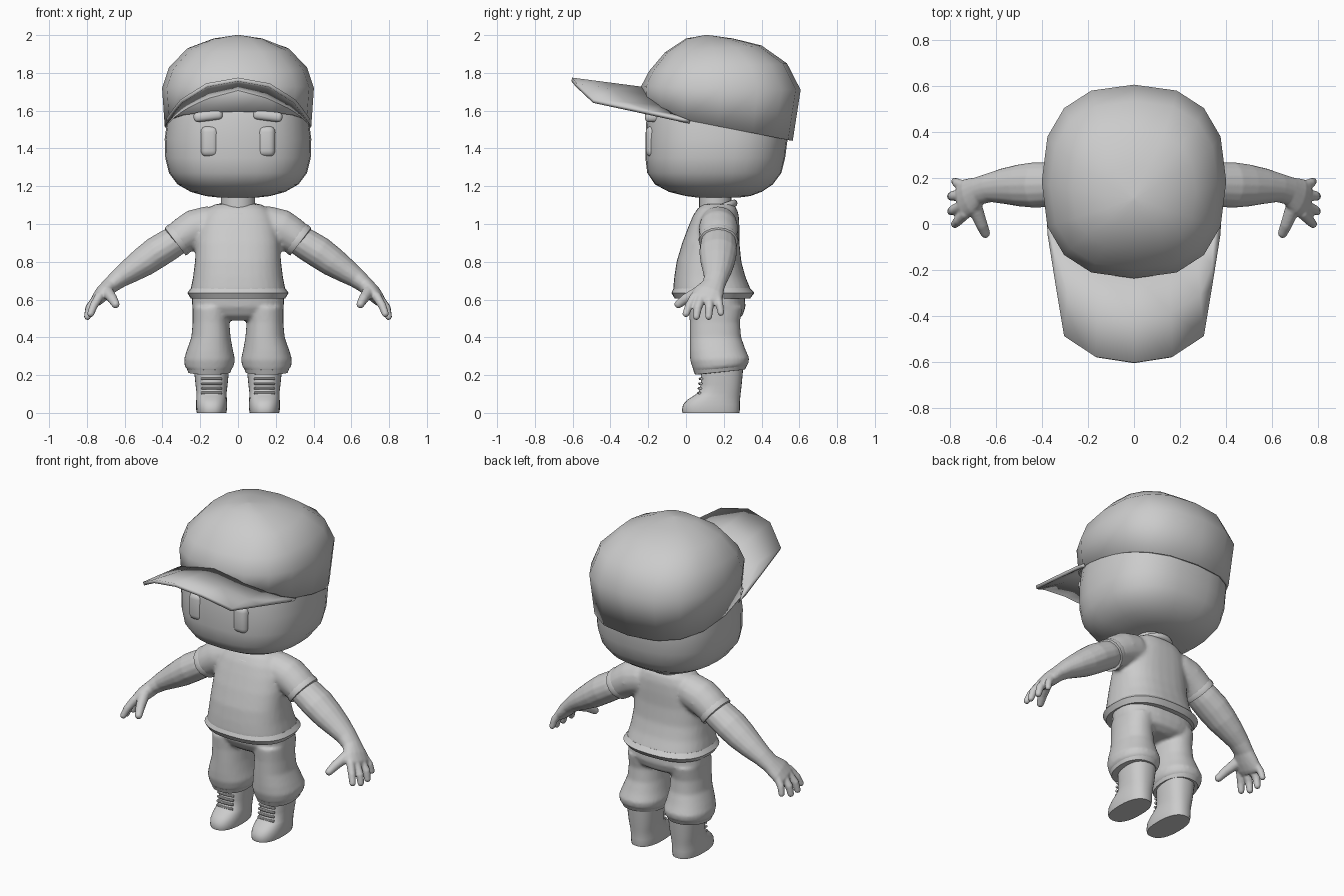
import bpy, bmesh, math
from mathutils import Vector

if "Cube" in bpy.data.objects:
    bpy.data.objects.remove(bpy.data.objects["Cube"])

mat = bpy.data.materials.new("plain grey")
mat.diffuse_color = (0.6, 0.6, 0.6, 1)
mat.use_nodes = True
mat.node_tree.nodes["Principled BSDF"].inputs["Base Color"].default_value = mat.diffuse_color


def power(c, n):
    return math.copysign(abs(c) ** (2 / n), c)


def slab(z, hx, yf, yb, cx=0, zb=None, n=2.5, seg=32):
    """Rounded horizontal ring; z at the front, zb at the back."""
    zb = z if zb is None else zb
    pts = []
    for i in range(seg):
        a = 2 * math.pi * i / seg
        s = power(math.sin(a), n)
        pts.append(Vector((cx + hx * power(math.cos(a), n), (yf + yb) / 2 + (yb - yf) / 2 * s,
                           (z + zb) / 2 + (zb - z) / 2 * s)))
    return pts


def tube_rings(path, seg=16):
    """Rings along a path of (x, y, z, width, height)."""
    P = [Vector(p[:3]) for p in path]
    rings = []
    for i, p in enumerate(path):
        t = (P[min(i + 1, len(P) - 1)] - P[max(i - 1, 0)]).normalized()
        u = Vector((0, 1, 0))
        u = (u - t * t.dot(u)).normalized()
        v = t.cross(u)
        rings.append([P[i] + u * p[3] * math.cos(2 * math.pi * k / seg)
                      + v * p[4] * math.sin(2 * math.pi * k / seg) for k in range(seg)])
    return rings


def add_loft(bm, rings, caps=(True, True)):
    vs = [[bm.verts.new(p) for p in r] for r in rings]
    m = len(vs[0])
    for a, b in zip(vs, vs[1:]):
        for i in range(m):
            bm.faces.new((a[i], a[(i + 1) % m], b[(i + 1) % m], b[i]))
    if caps[0]:
        bm.faces.new(vs[0][::-1])
    if caps[1]:
        bm.faces.new(vs[-1])


def add_ball(bm, c, r):
    res = bmesh.ops.create_uvsphere(bm, u_segments=12, v_segments=8, radius=r)
    bmesh.ops.translate(bm, verts=res["verts"], vec=c)


def finish(name, bm, mirror=False, voxel=0, smooth=0, angle=40):
    bmesh.ops.recalc_face_normals(bm, faces=bm.faces)
    me = bpy.data.meshes.new(name)
    bm.to_mesh(me)
    bm.free()
    me.materials.append(mat)
    ob = bpy.data.objects.new(name, me)
    bpy.context.collection.objects.link(ob)
    bpy.ops.object.select_all(action='DESELECT')
    ob.select_set(True)
    bpy.context.view_layer.objects.active = ob
    bpy.ops.object.shade_smooth_by_angle(angle=math.radians(angle))
    if mirror:
        ob.modifiers.new("mirror", 'MIRROR').use_mirror_merge = False
    if voxel:
        r = ob.modifiers.new("fuse", 'REMESH')
        r.mode, r.voxel_size, r.use_smooth_shade = 'VOXEL', voxel, True
        s = ob.modifiers.new("soften", 'SMOOTH')
        s.factor, s.iterations = 0.5, smooth
    return ob


def loft(name, rings, caps=(True, True), **kw):
    bm = bmesh.new()
    add_loft(bm, rings, caps)
    return finish(name, bm, **kw)


def pill(name, c, size, bevel, rot=0, **kw):
    """Rounded box, turned about y."""
    bm = bmesh.new()
    bmesh.ops.create_cube(bm, size=1)
    bmesh.ops.scale(bm, verts=bm.verts, vec=size)
    bmesh.ops.bevel(bm, geom=bm.edges[:], offset=bevel, segments=4, profile=0.5, affect='EDGES')
    ca, sa = math.cos(rot), math.sin(rot)
    for v in bm.verts:
        x, y, z = v.co
        v.co = (c[0] + x * ca + z * sa, c[1] + y, c[2] - x * sa + z * ca)
    return finish(name, bm, mirror=True, angle=60, **kw)


# Head and neck
loft("head", [slab(*r) for r in (
    (1.14, .10, .06, .28), (1.148, .17, .0, .34), (1.17, .25, -.09, .40), (1.21, .32, -.165, .46),
    (1.27, .365, -.205, .505), (1.35, .385, -.215, .525), (1.45, .388, -.215, .538),
    (1.55, .375, -.21, .535), (1.68, .355, -.18, .51), (1.8, .27, -.1, .42), (1.88, .1, .05, .25))],
    angle=60)
loft("neck", [slab(z, .09, .07, .24, n=2) for z in (1.0, 1.1, 1.2)])

# Eyes and eyebrows
pill("eyes", (.15, -.178, 1.437), (.095, .07, .165), .033)
pill("eyebrows", (.158, -.178, 1.572), (.155, .08, .052), .022, rot=.12)

# Cap crown, faceted outline with a tilted rim
crown = loft("cap_crown", [slab(z, hx, yf, yb, 0, zb, 2.5, 16) for z, hx, yf, yb, zb in (
    (1.595, .388, -.225, .565, 1.44), (1.73, .402, -.237, .607, 1.71), (1.81, .365, -.195, .535, 1.85),
    (1.91, .27, -.11, .40, 1.945), (1.982, .13, .0, .25, 1.982), (2.0, .01, .1, .12, 2.0))],
    caps=(False, True), angle=60)
sol = crown.modifiers.new("thickness", 'SOLIDIFY')
sol.thickness, sol.offset = .015, -1

# Cap brim: half outline inner to outer, mirrored
inner = [(0, -.22, 1.715), (.15, -.195, 1.675), (.27, -.13, 1.62), (.34, -.07, 1.575), (.375, .02, 1.54)]
outer = [(0, -.605, 1.765), (.165, -.58, 1.735), (.3, -.49, 1.65), (.335, -.28, 1.605), (.372, -.05, 1.555)]
bm = bmesh.new()
full = lambda h: [Vector((-x, y, z)) for x, y, z in h[:0:-1]] + [Vector(p) for p in h]
rows = [[bm.verts.new(a.lerp(b, t)) for a, b in zip(full(inner), full(outer))] for t in (0, .5, 1)]
for a, b in zip(rows, rows[1:]):
    for i in range(len(a) - 1):
        bm.faces.new((a[i], b[i], b[i + 1], a[i + 1]))
brim = finish("cap_brim", bm, angle=50)
sol = brim.modifiers.new("thickness", 'SOLIDIFY')
sol.thickness, sol.offset = .02, 0

# Shirt body with sleeves fused in
bm = bmesh.new()
add_loft(bm, [slab(*r) for r in (
    (.625, .255, -.068, .35), (.66, .25, -.068, .34), (.72, .238, -.062, .315), (.8, .228, -.05, .293),
    (.9, .222, -.02, .283), (.98, .21, .01, .283), (1.04, .19, .035, .28), (1.08, .16, .06, .27),
    (1.105, .12, .09, .25))])
for s in (1, -1):
    add_loft(bm, tube_rings([(s * x, .172, z, a, b) for x, z, a, b in (
        (.08, 1.0, .08, .09), (.16, .995, .1, .1), (.23, .975, .105, .103),
        (.28, .945, .103, .096), (.325, .912, .1, .09))]))
finish("shirt", bm, voxel=.012, smooth=4)

# Shirt hem, sleeve cuffs and collar
loft("shirt_hem", [slab(*r) for r in ((.605, .235, -.045, .325), (.606, .25, -.06, .34),
                                      (.635, .268, -.077, .362), (.66, .25, -.066, .34))], angle=30)
loft("sleeve_cuffs", tube_rings([(.30, .172, .931, .098, .09), (.318, .172, .917, .106, .094),
                                 (.332, .172, .907, .104, .092), (.334, .172, .905, .085, .075)]),
     mirror=True, angle=30)
bm = bmesh.new()
collar = [(a, Vector((.105 * math.cos(a), .155 + .1 * math.sin(a), 1.075 + .035 * math.sin(a))))
          for a in (2 * math.pi * i / 32 for i in range(32))]
add_loft(bm, [[p + Vector((math.cos(a) * .018 * math.cos(b), math.sin(a) * .018 * math.cos(b),
                           .02 * math.sin(b))) for b in (math.pi * k / 4 for k in range(8))]
              for a, p in collar + collar[:1]], (False, False))
bmesh.ops.remove_doubles(bm, verts=bm.verts, dist=1e-5)
finish("collar", bm, angle=60)

# Arms, palms, fingers and thumbs fused together
bm = bmesh.new()
add_loft(bm, tube_rings([
    (.29, .172, .935, .085, .075), (.36, .172, .893, .096, .083), (.43, .17, .85, .1, .085),
    (.50, .168, .80, .092, .079), (.57, .165, .753, .078, .066), (.63, .158, .712, .064, .053),
    (.675, .145, .675, .062, .044), (.715, .12, .635, .082, .042), (.745, .105, .6, .085, .034),
    (.757, .1, .58, .07, .022)]))
fingers = [[(.735, .045, .615, .025), (.765, .015, .565, .022), (.78, .0, .525, .019)],
           [(.745, .08, .61, .026), (.785, .062, .555, .023), (.797, .055, .51, .019)],
           [(.745, .125, .61, .026), (.787, .123, .555, .023), (.797, .12, .51, .019)],
           [(.735, .165, .62, .024), (.77, .178, .57, .021), (.78, .185, .53, .018)],
           [(.695, .08, .645, .034), (.665, .0, .605, .027), (.648, -.04, .575, .022)]]
for f in fingers:
    path = [Vector(p[:3]) for p in f]
    for k in range(2):
        for j in range(7):
            t = j / 6
            add_ball(bm, path[k].lerp(path[k + 1], t), f[k][3] * (1 - t) + f[k + 1][3] * t)
finish("arms", bm, mirror=True, voxel=.006, smooth=5)

# Trousers: hips and two legs fused
bm = bmesh.new()
add_loft(bm, [slab(*r) for r in ((.49, .1, .07, .26), (.515, .2, .035, .3), (.56, .243, .01, .315),
                                 (.64, .243, .0, .31))])
for s in (1, -1):
    add_loft(bm, [slab(z, hx, yf, yb, s * cx, zb, 2.2) for z, hx, yf, yb, cx, zb in (
        (.215, .115, .045, .315, .152, .24), (.235, .13, .035, .33, .152, .26), (.28, .135, .022, .335, .151, .29),
        (.33, .122, .02, .315, .149, .335), (.4, .104, .02, .292, .143, .4), (.48, .097, .02, .285, .143, .48),
        (.56, .1, .015, .3, .14, .56))])
finish("trousers", bm, voxel=.01, smooth=4)
loft("trouser_cuffs", [slab(z, hx, yf, yb, .152, zb, 2.2) for z, hx, yf, yb, zb in (
    (.202, .1, .06, .3, .228), (.203, .112, .048, .312, .229), (.228, .122, .038, .325, .255))],
    mirror=True, angle=30)

# Boots
loft("boots", [slab(z, hx, yf, yb, .14, None, 2.4) for z, hx, yf, yb in (
    (0, .078, -.018, .282), (.015, .081, -.022, .285), (.045, .082, -.015, .285), (.07, .081, .008, .286),
    (.09, .08, .04, .288), (.11, .08, .068, .29), (.15, .085, .078, .295), (.23, .093, .08, .302))],
    mirror=True, angle=50)

# Laces: bars wrapped over the front of the boots
bm = bmesh.new()
for z in (.105, .13, .155, .18):
    add_loft(bm, tube_rings([(.14 + .053 * k / 3, .066 + .07 * (.11 - .0) * (k / 3) ** 2 + (z - .105) * .12,
                              z, .008, .007) for k in range(-3, 4)], 8))
finish("laces", bm, mirror=True)
